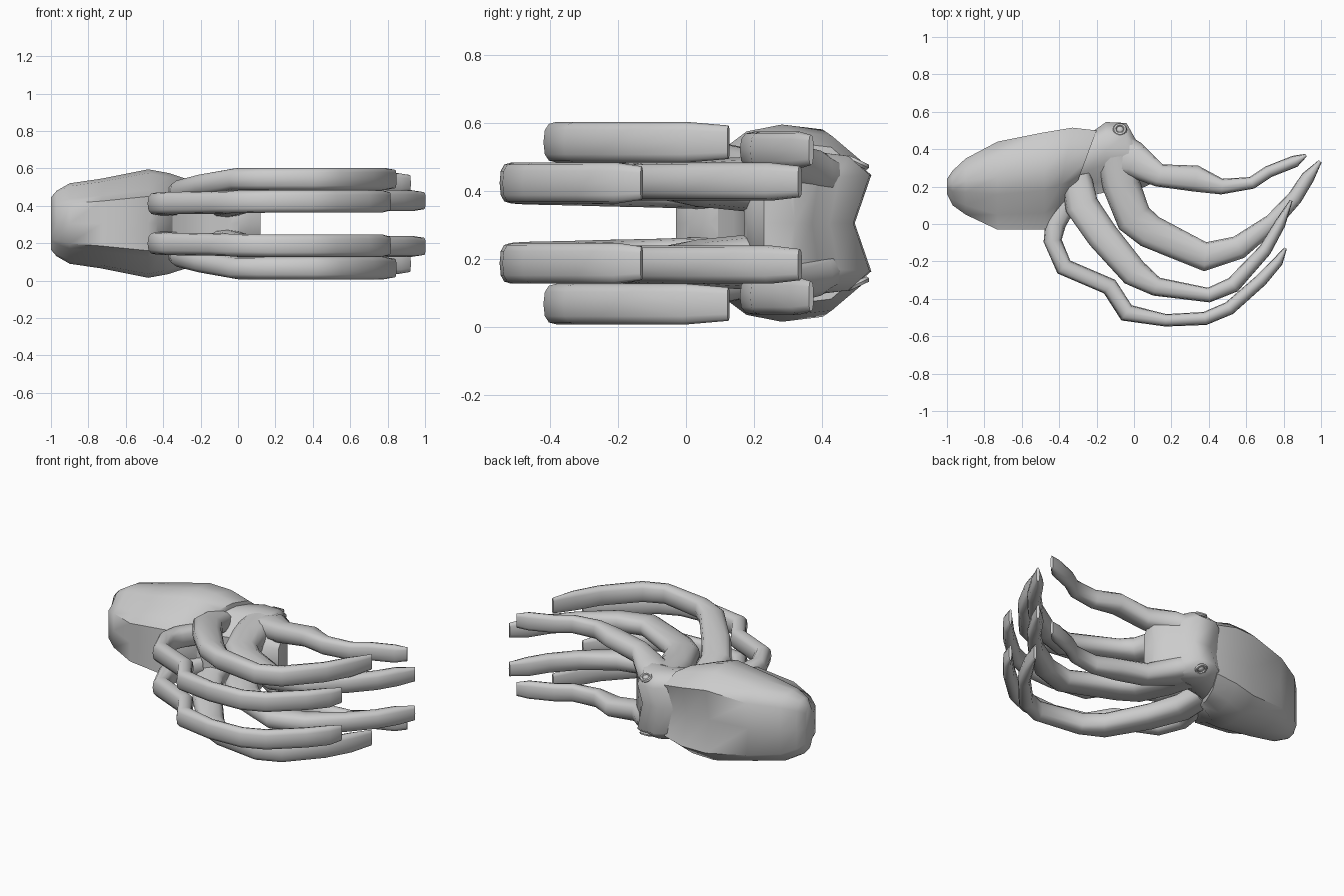
import bpy, bmesh, math
from mathutils import Vector

if "Cube" in bpy.data.objects:
    bpy.data.objects.remove(bpy.data.objects["Cube"])

MID = 0.305  # height of the plane of symmetry

skin = bpy.data.materials.new("grey_skin")
skin.diffuse_color = (0.6, 0.6, 0.6, 1)
skin.use_nodes = True
skin.node_tree.nodes["Principled BSDF"].inputs["Base Color"].default_value = skin.diffuse_color


def finish(obj, mirror=False, angle=40):
    """Lift to the symmetry plane, colour, mirror up/down and shade."""
    obj.location.z = MID
    obj.data.materials.clear()
    obj.data.materials.append(skin)
    if mirror:
        m = obj.modifiers.new("mirror", 'MIRROR')
        m.use_axis = (False, False, True)
    bpy.ops.object.select_all(action='DESELECT')
    obj.select_set(True)
    bpy.context.view_layer.objects.active = obj
    bpy.ops.object.shade_smooth_by_angle(angle=math.radians(angle))


def loft(name, rings, mirror=False, angle=40):
    """Skin a list of equal-length rings and cap both ends."""
    bm = bmesh.new()
    loops = [[bm.verts.new(p) for p in ring] for ring in rings]
    n = len(loops[0])
    for a, b in zip(loops, loops[1:]):
        for i in range(n):
            j = (i + 1) % n
            bm.faces.new((a[i], a[j], b[j], b[i]))
    bm.faces.new(loops[0])
    bm.faces.new(loops[-1])
    bmesh.ops.recalc_face_normals(bm, faces=bm.faces)
    mesh = bpy.data.meshes.new(name)
    bm.to_mesh(mesh)
    bm.free()
    obj = bpy.data.objects.new(name, mesh)
    bpy.context.collection.objects.link(obj)
    finish(obj, mirror, angle)


def body_ring(x, lo, hi, hz, dent=0.0, lean=0.0):
    """Boxy cross-section: narrow flat belly, wide shoulders, dented back."""
    half = [(0, 0), (0, .5), (.17, .62), (.4, .93), (.6, 1), (.83, .95), (1, .68), (1 - dent, 0)]
    full = half + [(u, -v) for u, v in half[-2:0:-1]]
    return [(x + lean * u, lo + (hi - lo) * u, hz * v) for u, v in full]


# Mantle: x, lowest y, highest y, half height, dent, lean of the rim
loft("mantle", [body_ring(*r) for r in (
    (-1.0, .16, .24, .14),
    (-.97, .10, .285, .175),
    (-.90, .05, .35, .215),
    (-.73, -.03, .44, .24, .03),
    (-.48, -.03, .49, .29, .06),
    (-.43, .01, .515, .27, .08, .10),
    (-.36, .07, .50, .235, .10, .16))], angle=52)

# Head with raised eye ridges, running into the web between the arms
loft("head", [body_ring(*r) for r in (
    (-.42, .05, .48, .21, .08, .12),
    (-.28, .14, .495, .21, .1, .06),
    (-.15, .17, .545, .208, .13),
    (-.04, .17, .54, .208, .13),
    (.01, .18, .45, .20, .1),
    (.06, .20, .39, .19, .1),
    (.12, .23, .32, .17))], angle=60)


def arm(name, path, z0, z1, hz, ramp, root=1.0):
    """Tapering arm along (x, y, half thickness) points, mitred at its bends."""
    rings = []
    pts = [Vector((x, y, 0)) for x, y, w in path]
    last = len(path) - 1
    for i, (x, y, w) in enumerate(path):
        a = (pts[max(i, 1)] - pts[max(i, 1) - 1]).normalized()
        b = (pts[min(i + 1, last)] - pts[min(i, last - 1)]).normalized()
        t = (a + b).normalized()
        out = Vector((t.y, -t.x, 0)) / max(.75, t.dot(a))
        f = min(1, i / ramp)
        z = z0 + (z1 - z0) * f
        h = hz * (.82 if i == last else root + (1 - root) * f)
        shape = []
        for k in range(12):
            c, s = math.cos(math.tau * k / 12), math.sin(math.tau * k / 12)
            shape.append((math.copysign(abs(c) ** .75, c), math.copysign(abs(s) ** .75, s)))
        rings.append([pts[i] + out * (w * u) + Vector((0, 0, z + h * v)) for u, v in shape])
    loft(name, rings, mirror=True, angle=55)


# Four arms on each side, named from the eyes downwards
arm("first_arms", [(-.08, .37, .12), (.0, .345, .095), (.135, .26, .06), (.33, .243, .07),
                   (.47, .20, .041), (.63, .22, .032), (.72, .28, .032), (.86, .335, .032),
                   (.92, .368, .008)], .12, .215, .054, 3, 1.4)
arm("second_arms", [(-.09, .36, .12), (-.065, .20, .10), (.0, .03, .095), (.085, -.04, .09),
                    (.38, -.175, .073), (.56, -.125, .062), (.74, .01, .045), (.86, .14, .04),
                    (.93, .25, .036), (.995, .335, .01)], .11, .122, .056, 3, 1.7)
arm("third_arms", [(-.31, .26, .08), (-.28, .10, .088), (-.17, -.06, .085), (.0, -.26, .075),
                   (.12, -.335, .05), (.40, -.38, .038), (.53, -.325, .042), (.70, -.14, .035),
                   (.78, .0, .03), (.84, .125, .008)], .14, .238, .06, 3, 1.1)
arm("fourth_arms", [(-.36, .12, .06), (-.42, .0, .055), (-.435, -.09, .047), (-.375, -.23, .045),
                    (-.13, -.335, .045), (-.04, -.475, .045), (.17, -.515, .033),
                    (.38, -.505, .035), (.51, -.45, .036), (.68, -.30, .034),
                    (.77, -.20, .028), (.81, -.13, .008)], .10, .118, .06, 6)

# Eyes: raised rim with a low eyeball, on both sides of the head
TILT = (-math.radians(25), 0, 0)
bpy.ops.mesh.primitive_torus_add(major_segments=14, minor_segments=6, major_radius=.028,
                                 minor_radius=.010, location=(-.075, .505, .178), rotation=TILT)
rim = bpy.context.object
rim.name = "eye_rims"
bpy.ops.mesh.primitive_uv_sphere_add(segments=12, ring_count=6, radius=.02,
                                     location=(-.075, .505, .176), rotation=TILT)
ball = bpy.context.object
ball.name = "eyeballs"
ball.scale.z = .6
for o in (rim, ball):  # bake the placement so the mirror plane is the body centre
    bpy.ops.object.select_all(action='DESELECT')
    o.select_set(True)
    bpy.context.view_layer.objects.active = o
    bpy.ops.object.transform_apply(location=True, rotation=True, scale=True)
    finish(o, mirror=True)
